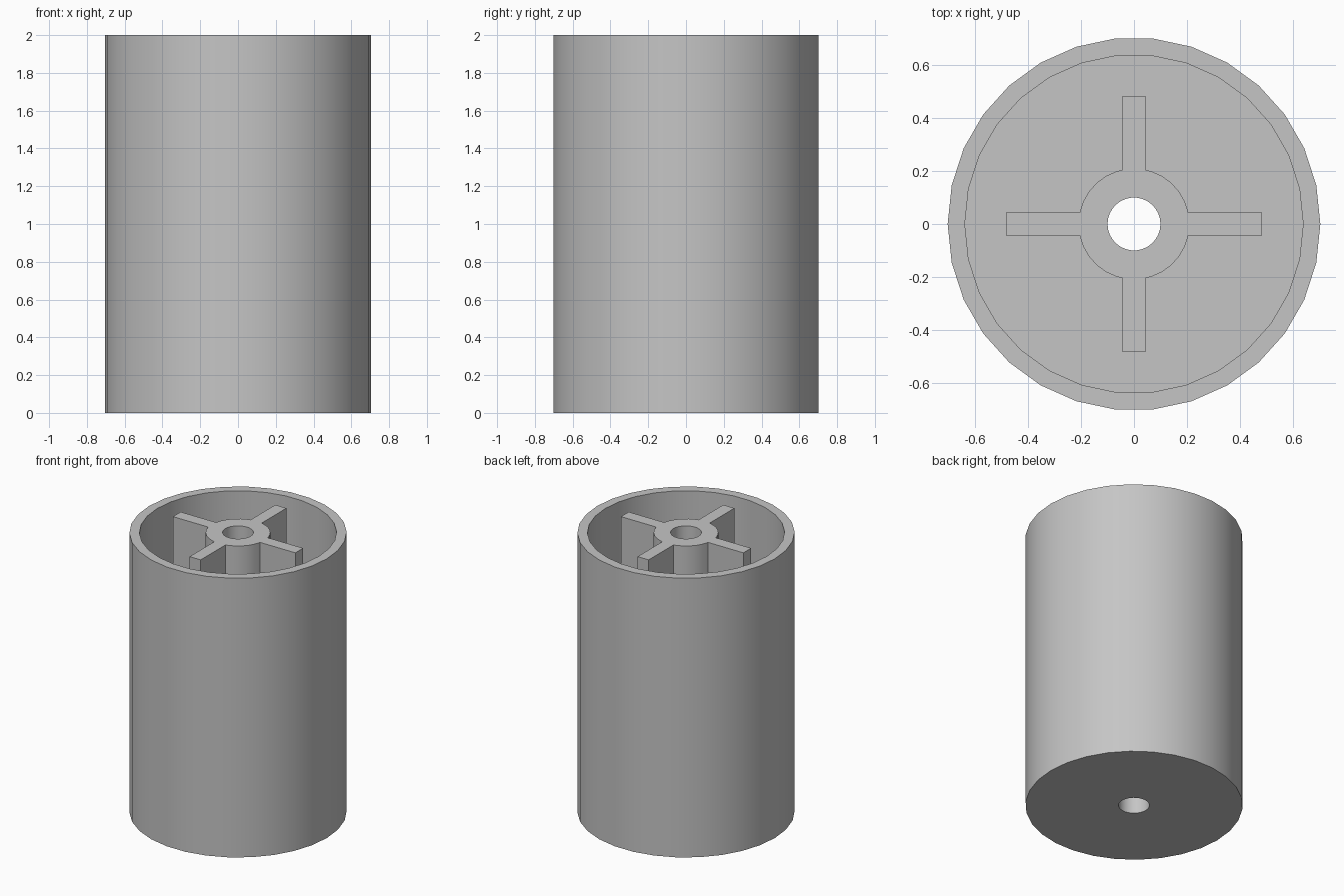
import bpy, bmesh, math
from mathutils import Matrix, Vector

cube = bpy.data.objects.get("Cube")
if cube:
    bpy.data.objects.remove(cube, do_unlink=True)

SIDES = 30
HEIGHT, FLOOR = 2.0, 0.07
R_OUT, R_IN, R_HUB, R_BORE = 0.705, 0.64, 0.21, 0.10
RIB_END, RIB_WIDTH = 0.485, 0.088

grey = bpy.data.materials.new("plain grey")
grey.use_nodes = True
colour = (0.56, 0.56, 0.56, 1)
grey.diffuse_color = colour
grey.node_tree.nodes["Principled BSDF"].inputs["Base Color"].default_value = colour


def make_object(name, bm):
    bmesh.ops.recalc_face_normals(bm, faces=bm.faces)
    mesh = bpy.data.meshes.new(name)
    bm.to_mesh(mesh)
    bm.free()
    mesh.materials.append(grey)
    obj = bpy.data.objects.new(name, mesh)
    bpy.context.collection.objects.link(obj)
    return obj


# Cup with floor, central hub and through bore, turned from one closed profile
profile = [(R_BORE, 0), (R_OUT, 0), (R_OUT, HEIGHT), (R_IN, HEIGHT),
           (R_IN, FLOOR), (R_HUB, FLOOR), (R_HUB, HEIGHT), (R_BORE, HEIGHT)]
bm = bmesh.new()
rings = []
for i in range(SIDES):
    a = math.tau * i / SIDES
    rings.append([bm.verts.new((r * math.cos(a), r * math.sin(a), z)) for r, z in profile])
for i in range(SIDES):
    a, b = rings[i], rings[(i + 1) % SIDES]
    for j in range(len(profile)):
        k = (j + 1) % len(profile)
        bm.faces.new((a[j], b[j], b[k], a[k]))
body = make_object("hollow_cylinder", bm)

# Four ribs around the hub, sunk into hub and floor
bm = bmesh.new()
start, base = 0.16, FLOOR / 2
size = Vector((RIB_END - start, RIB_WIDTH, HEIGHT - base))
centre = Vector(((RIB_END + start) / 2, 0, (HEIGHT + base) / 2))
for i in range(4):
    turn = Matrix.Rotation(i * math.pi / 2, 4, 'Z')
    bmesh.ops.create_cube(bm, size=1, matrix=turn @ Matrix.Translation(centre)
                          @ Matrix.Diagonal(size).to_4x4())
ribs = make_object("hub_ribs", bm)

# Fuse ribs and body into one solid
bpy.context.view_layer.objects.active = body
body.select_set(True)
union = body.modifiers.new("join ribs", 'BOOLEAN')
union.operation = 'UNION'
union.solver = 'EXACT'
union.object = ribs
bpy.ops.object.modifier_apply(modifier=union.name)
bpy.data.objects.remove(ribs, do_unlink=True)

bpy.ops.object.shade_smooth_by_angle(angle=math.radians(30))
